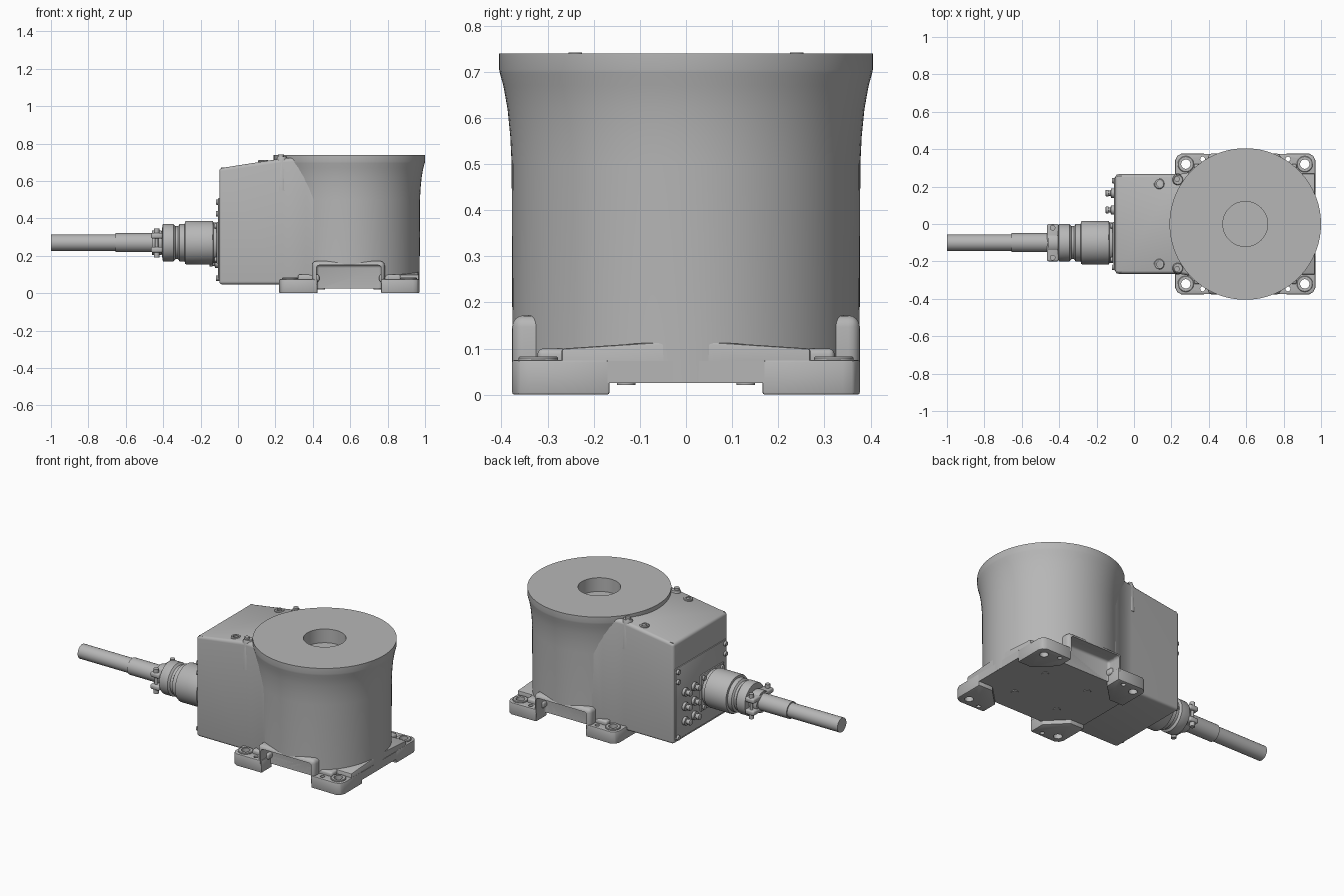
import bpy, bmesh, math
from mathutils import Matrix, Vector

cube = bpy.data.objects.get("Cube")
if cube:
    bpy.data.objects.remove(cube, do_unlink=True)

grey = bpy.data.materials.new("cast_grey")
grey.use_nodes = True
tone = (0.47, 0.47, 0.47, 1)
grey.diffuse_color = tone
grey.node_tree.nodes["Principled BSDF"].inputs["Base Color"].default_value = tone

CX = 0.595                      # turret axis
SIDES = (-1, 1)
TO_X = Matrix.Rotation(math.radians(90), 4, 'Y')   # local z -> world x


def activate(ob):
    bpy.ops.object.select_all(action='DESELECT')
    ob.select_set(True)
    bpy.context.view_layer.objects.active = ob


def finish(name, bm, matrix=None):
    if matrix:
        bm.transform(matrix)
    bmesh.ops.recalc_face_normals(bm, faces=bm.faces)
    mesh = bpy.data.meshes.new(name)
    bm.to_mesh(mesh)
    bm.free()
    mesh.materials.append(grey)
    ob = bpy.data.objects.new(name, mesh)
    bpy.context.collection.objects.link(ob)
    return ob


def smooth(ob):
    activate(ob)
    bpy.ops.object.shade_smooth_by_angle(angle=math.radians(32))


def lathe(name, profile, at=(0, 0, 0), along_x=False, steps=32):
    """Solid of revolution from (radius, height) pairs, closed at both poles."""
    bm = bmesh.new()
    pts = [(0, profile[0][1])] + list(profile) + [(0, profile[-1][1])]
    vs = [bm.verts.new((r, 0, h)) for r, h in pts]
    es = [bm.edges.new(p) for p in zip(vs, vs[1:])]
    bmesh.ops.spin(bm, geom=vs + es, cent=(0, 0, 0), axis=(0, 0, 1),
                   angle=math.tau, steps=steps, use_duplicate=False)
    bmesh.ops.remove_doubles(bm, verts=bm.verts, dist=1e-5)
    m = Matrix.Translation(at)
    ob = finish(name, bm, m @ TO_X if along_x else m)
    smooth(ob)
    return ob


def prism(name, pts, lo, hi, along_x=False):
    """Extruded outline: (x, y) along z, or (y, z) along x."""
    bm = bmesh.new()
    face = bm.faces.new([bm.verts.new((lo, a, b) if along_x else (a, b, lo)) for a, b in pts])
    up = bmesh.ops.extrude_face_region(bm, geom=[face])["geom"]
    step = Vector((hi - lo, 0, 0)) if along_x else Vector((0, 0, hi - lo))
    bmesh.ops.translate(bm, verts=[g for g in up if isinstance(g, bmesh.types.BMVert)], vec=step)
    return finish(name, bm)


def block(name, x, y, z):
    return prism(name, [(x[0], y[0]), (x[1], y[0]), (x[1], y[1]), (x[0], y[1])], *z)


def bevel(ob, width, segments=3):
    mod = ob.modifiers.new("bevel", 'BEVEL')
    mod.width, mod.segments, mod.limit_method = width, segments, 'ANGLE'
    mod.angle_limit = math.radians(32)
    activate(ob)
    bpy.ops.object.modifier_apply(modifier="bevel")
    smooth(ob)
    return ob


def cut(ob, cutter):
    mod = ob.modifiers.new("cut", 'BOOLEAN')
    mod.operation, mod.object, mod.solver = 'DIFFERENCE', cutter, 'EXACT'
    activate(ob)
    bpy.ops.object.modifier_apply(modifier="cut")
    smooth(ob)


def drop(cutter):
    bpy.data.objects.remove(cutter, do_unlink=True)


# Turret: flared drum with a blind bore in the top
drum = lathe("turret_drum", [
    (0.376, 0.026), (0.378, 0.5), (0.381, 0.56), (0.387, 0.62), (0.396, 0.67),
    (0.403, 0.695), (0.405, 0.705), (0.405, 0.74), (0.12, 0.74), (0.12, 0.655)],
    at=(CX, 0, 0), steps=96)

# Base plate with chamfered corners, sloped web at the end
half = [(0.97, 0.17), (0.765, 0.375), (0.425, 0.375), (0.22, 0.17)]
plate = prism("base_plate", half + [(x, -y) for x, y in reversed(half)], 0.025, 0.073)
web = prism("end_web", [(-0.27, 0.03), (0.27, 0.03), (0.27, 0.1), (0, 0.118), (-0.27, 0.1)],
            0.62, 0.968, along_x=True)
bevel(web, 0.006, 2)

# Side pockets between the feet, with raised rims
for s in SIDES:
    rim = block("pocket_rim", (0.395, 0.785), (s * 0.2, s * 0.377), (0.03, 0.172))
    bevel(rim, 0.025, 4)
    pocket = block("pocket_cutter", (0.42, 0.765), (s * 0.285, s * 0.6), (-0.1, 0.15))
    bevel(pocket, 0.015, 3)
    for part in (drum, plate, rim):
        cut(part, pocket)
    drop(pocket)

# Four feet with bolt holes and sloped shoulders beside the pockets
for s in SIDES:
    for e in SIDES:
        def X(d):
            return CX + e * d
        outline = [(0.17, 0.375), (0.17, 0.275), (0.28, 0.166), (0.375, 0.166),
                   (0.375, 0.34), (0.364, 0.364), (0.34, 0.377)]
        foot = prism("foot", [(X(d), s * y) for d, y in outline], 0, 0.075)
        bevel(foot, 0.005, 2)
        boss = lathe("foot_boss", [(0.043, 0.06), (0.043, 0.08), (0.04, 0.083)],
                     at=(X(0.318), s * 0.32, 0))
        for d, y, r in ((0.318, 0.32, 0.025), (0.228, 0.347, 0.013)):
            hole = lathe("hole_cutter", [(r, -0.1), (r, 0.2)], at=(X(d), s * y, 0), steps=24)
            cut(foot, hole)
            if r > 0.02:
                cut(boss, hole)
            drop(hole)
        shoulder = block("foot_shoulder", sorted((X(0.16), X(0.275))),
                         (s * 0.2, s * 0.322), (0.06, 0.1))
        bevel(shoulder, 0.012, 3)
        # Screw heads under the plate
        lathe("underside_screw", [(0.02, 0.03), (0.02, 0.021)],
              at=(X(0.15), s * 0.13, 0), steps=16)

# Rear housing, flared into the drum, with a sloping top
side = [(-0.1, 0.266), (0.24, 0.266), (0.3, 0.277), (0.36, 0.305), (0.42, 0.334)]
housing = prism("rear_housing", side + [(x, -y) for x, y in reversed(side)], 0.047, 0.66)
for v in housing.data.vertices:
    if v.co.z > 0.5:
        v.co.z = min(0.668 + 0.14 * (v.co.x + 0.1), 0.72)
bevel(housing, 0.016, 4)

# Bosses and screws on the housing top
for s in SIDES:
    lathe("lid_screw", [(0.028, 0.66), (0.028, 0.708), (0.024, 0.712),
                        (0.015, 0.712), (0.015, 0.7)], at=(0.135, s * 0.215, 0), steps=24)
    lathe("rim_column", [(0.034, 0.55), (0.03, 0.715), (0.024, 0.73)],
          at=(0.235, s * 0.236, 0), steps=24)
    lathe("rim_screw", [(0.015, 0.72), (0.015, 0.742)], at=(0.23, s * 0.24, 0), steps=16)
    block("lid_edge", (-0.09, 0.1), (s * 0.25, s * 0.256), (0.6, 0.672))

# Connector panel with perimeter screws
panel = block("connector_panel", (-0.106, -0.09), (-0.25, 0.25), (0.065, 0.51))
bevel(panel, 0.004, 2)
for s in SIDES:
    for z in (0.08, 0.425, 0.487):
        lathe("panel_screw", [(0.013, -0.118), (0.015, -0.114), (0.015, -0.1)],
              at=(0, s * 0.232, z), along_x=True, steps=16)

# Small fittings in two columns
for y in (0.165, 0.075):
    for z in (0.16, 0.25, 0.34):
        lathe("small_fitting", [(0.013, -0.153), (0.018, -0.15), (0.018, -0.137),
                                (0.014, -0.135), (0.014, -0.125), (0.025, -0.123),
                                (0.025, -0.1)], at=(0, y, z), along_x=True, steps=20)

# Main connector and cable
PY, PZ = -0.1, 0.27
flange = block("connector_flange", (-0.114, -0.1), (PY - 0.112, PY + 0.112),
               (PZ - 0.112, PZ + 0.112))
bevel(flange, 0.004, 2)
for a in SIDES:
    for b in SIDES:
        lathe("flange_screw", [(0.014, -0.125), (0.014, -0.11)],
              at=(0, PY + a * 0.09, PZ + b * 0.09), along_x=True, steps=16)
lathe("main_connector", [
    (0.08, -0.405), (0.098, -0.402), (0.1, -0.398), (0.1, -0.345), (0.088, -0.335),
    (0.088, -0.32), (0.1, -0.312), (0.1, -0.285), (0.113, -0.283), (0.116, -0.278),
    (0.116, -0.135), (0.108, -0.13), (0.108, -0.1)],
    at=(0, PY, PZ), along_x=True, steps=48)
lathe("cable", [(0.044, -1.0), (0.044, -0.655), (0.051, -0.655), (0.051, -0.44),
                (0.062, -0.44), (0.062, -0.39)], at=(0, PY, PZ), along_x=True)

# Strain relief clamp: two bars and through bolts
for s in SIDES:
    bar = block("clamp_bar", (-0.465, -0.403), (PY - 0.1, PY + 0.1),
                sorted((PZ + s * 0.022, PZ + s * 0.053)))
    bevel(bar, 0.01, 3)
    lathe("clamp_bolt", [(0.015, PZ - 0.078), (0.015, PZ - 0.05), (0.009, PZ - 0.05),
                         (0.009, PZ + 0.05), (0.015, PZ + 0.05), (0.015, PZ + 0.075)],
          at=(-0.435, PY + s * 0.08, 0), steps=16)
lathe("clamp_saddle", [(0.064, -0.46), (0.066, -0.455), (0.066, -0.41)],
      at=(0, PY, PZ), along_x=True)
